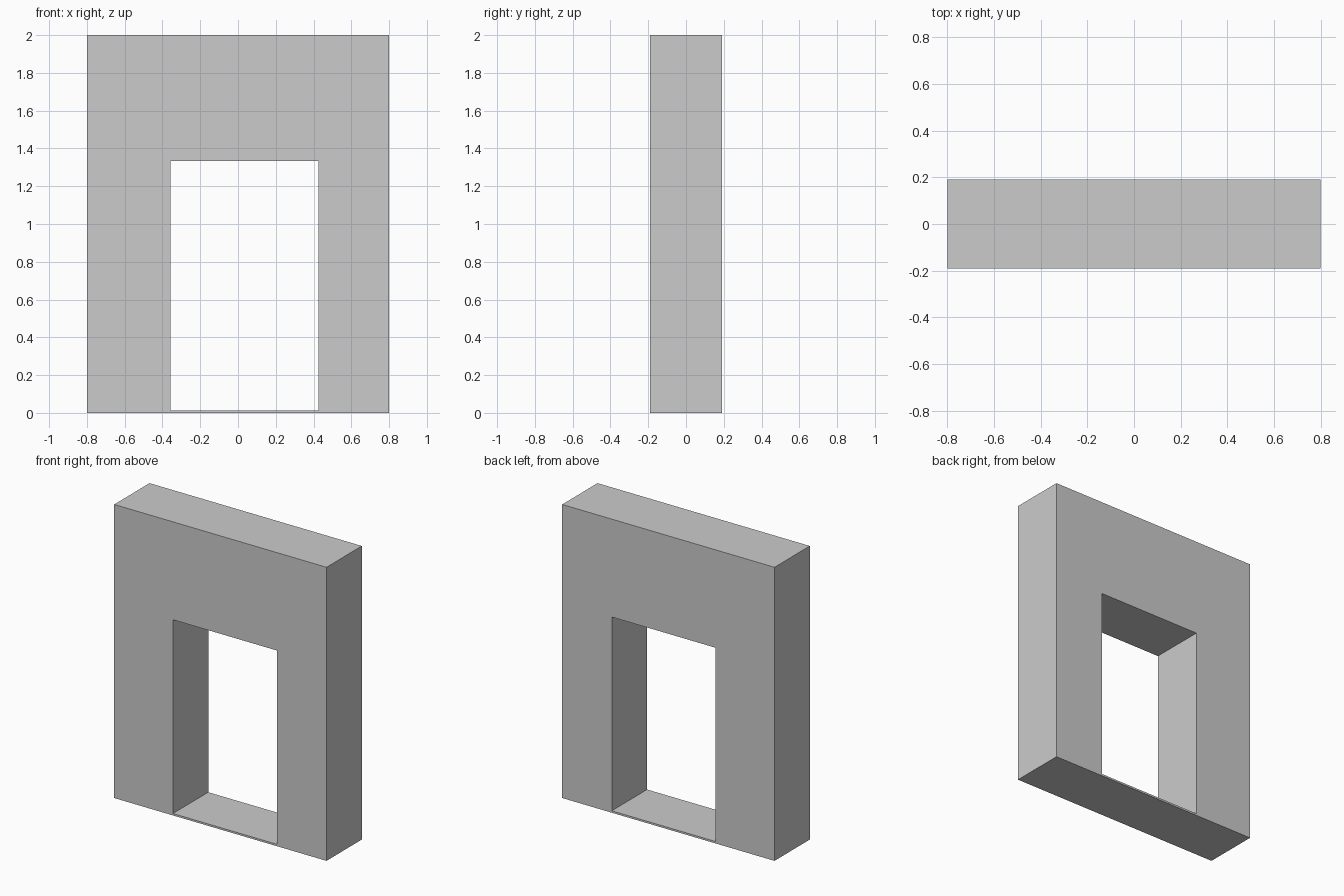
import bpy
import bmesh

old = bpy.data.objects.get("Cube")
if old:
    bpy.data.objects.remove(old, do_unlink=True)

# Overall wall and doorway dimensions
HALF_WIDTH, HALF_DEPTH, HEIGHT = 0.8, 0.19, 2.0
DOOR_LEFT, DOOR_RIGHT = -0.357, 0.426
SILL, LINTEL = 0.013, 1.333

grey = bpy.data.materials.new("light_grey")
grey.use_nodes = True
colour = (0.6, 0.6, 0.6, 1)
grey.diffuse_color = colour
grey.node_tree.nodes["Principled BSDF"].inputs["Base Color"].default_value = colour


def rectangle(bm, x0, x1, z0, z1, y):
    """Corner vertices of an upright rectangle."""
    return [bm.verts.new((x, y, z)) for x, z in ((x0, z0), (x1, z0), (x1, z1), (x0, z1))]


# Doorway wall: a rectangular ring on the front, pushed back to its depth
bm = bmesh.new()
outer = rectangle(bm, -HALF_WIDTH, HALF_WIDTH, 0, HEIGHT, -HALF_DEPTH)
inner = rectangle(bm, DOOR_LEFT, DOOR_RIGHT, SILL, LINTEL, -HALF_DEPTH)
for i in range(4):
    j = (i + 1) % 4
    bm.faces.new((outer[i], outer[j], inner[j], inner[i]))
back = bmesh.ops.extrude_face_region(bm, geom=bm.faces[:], use_keep_orig=True)
moved = [v for v in back["geom"] if isinstance(v, bmesh.types.BMVert)]
bmesh.ops.translate(bm, verts=moved, vec=(0, 2 * HALF_DEPTH, 0))
bmesh.ops.recalc_face_normals(bm, faces=bm.faces[:])

mesh = bpy.data.meshes.new("doorway_wall")
bm.to_mesh(mesh)
bm.free()
mesh.materials.append(grey)
wall = bpy.data.objects.new("doorway_wall", mesh)
bpy.context.collection.objects.link(wall)
